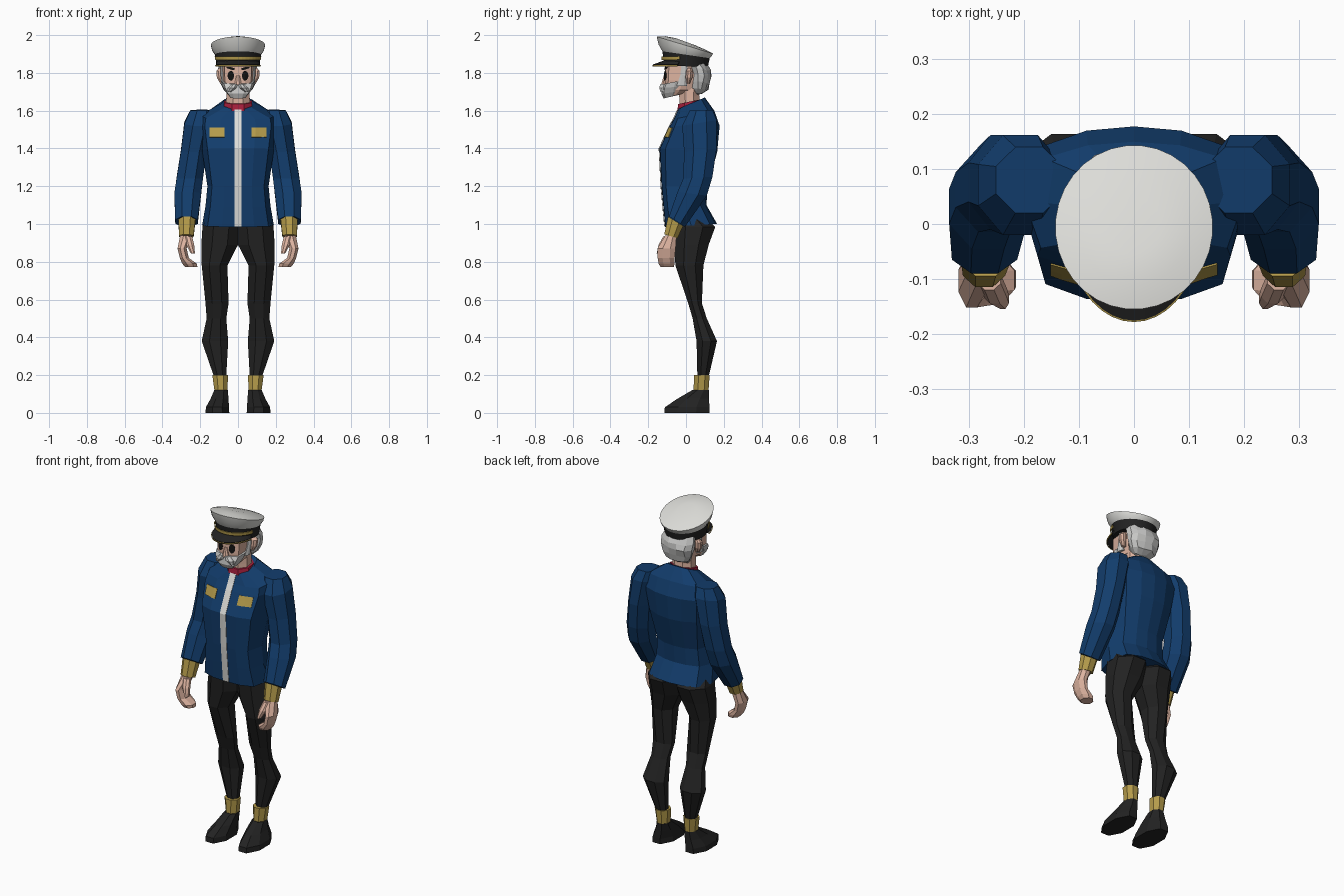
import bpy, bmesh, math, random
from mathutils import Vector
from mathutils.bvhtree import BVHTree

random.seed(4)
cube = bpy.data.objects.get("Cube")
if cube:
    bpy.data.objects.remove(cube)


def material(name, r, g, b):
    m = bpy.data.materials.new(name)
    m.use_nodes = True
    m.diffuse_color = (r, g, b, 1)
    m.node_tree.nodes["Principled BSDF"].inputs["Base Color"].default_value = (r, g, b, 1)
    return m


blue = material("jacket blue", .006, .046, .15)
black = material("charcoal black", .016, .016, .016)
gold = material("gold", .46, .33, .07)
white = material("cap white", .72, .72, .69)
grey = material("hair grey", .58, .58, .57)
skin = material("skin", .72, .45, .35)
red = material("collar red", .42, .015, .05)
ink = material("eye black", .006, .006, .006)

# Unit cross-sections, front at v = -1
def polygon(n):
    k = 1 / math.cos(math.pi / n)
    return [(k * math.sin((i + .5) * math.tau / n), -k * math.cos((i + .5) * math.tau / n)) for i in range(n)]


OCT, ROUND = polygon(8), polygon(32)
half = [(.45, -.98), (.85, -.8), (1, 0), (.82, .72), (.42, .94)]
BODY = [(0, -1)] + half + [(0, 1)] + [(-u, v) for u, v in reversed(half)]


def make(name, verts, faces, mat, smooth=False):
    bm = bmesh.new()
    vs = [bm.verts.new(v) for v in verts]
    for f in faces:
        bm.faces.new([vs[i] for i in f])
    bmesh.ops.recalc_face_normals(bm, faces=bm.faces[:])
    me = bpy.data.meshes.new(name)
    bm.to_mesh(me)
    bm.free()
    me.materials.append(mat)
    ob = bpy.data.objects.new(name, me)
    bpy.context.collection.objects.link(ob)
    if smooth:
        bpy.ops.object.select_all(action='DESELECT')
        ob.select_set(True)
        bpy.context.view_layer.objects.active = ob
        bpy.ops.object.shade_smooth_by_angle(angle=math.radians(35))
    return ob


def loft(name, rings, mat, section=OCT, side=1, smooth=False, jitter=0):
    """Skin rings of (x0, x1, front y, front z, back y, back z)."""
    n, verts = len(section), []
    for x0, x1, y0, z0, y1, z1 in rings:
        for u, v in section:
            t = (v + 1) / 2
            p = Vector(((x0 + x1 + u * (x1 - x0)) / 2 * side, y0 + t * (y1 - y0), z0 + t * (z1 - z0)))
            verts.append(p + Vector([random.uniform(-jitter, jitter) for _ in range(3)]))
    faces = [range(n), range(len(verts) - n, len(verts))]
    for r in range(len(rings) - 1):
        for i in range(n):
            a, b = r * n + i, r * n + (i + 1) % n
            faces.append((a, b, b + n, a + n))
    return make(name, verts, faces, mat, smooth)


def centred(rows):
    return [(-w, w, *rest) for w, *rest in rows]


def level(rows):
    return [(x0, x1, y0, z, y1, z) for z, x0, x1, y0, y1 in rows]


def decal(name, rows, target, mat, cols=2, side=1):
    """Thin patch of (z, x0, x1) rows laid on the front of a part."""
    me = target.data
    tree = BVHTree.FromPolygons([v.co for v in me.vertices], [p.vertices[:] for p in me.polygons])
    verts, n = [], cols + 1
    for z, x0, x1 in rows:
        for i in range(n):
            x = side * (x0 + (x1 - x0) * i / cols)
            hit = tree.ray_cast(Vector((x, -1, z)), Vector((0, 1, 0)))[0]
            verts.append((x, (hit.y if hit else -.1) - .005, z))
    faces = [(r * n + i, r * n + i + 1, r * n + n + i + 1, r * n + n + i)
             for r in range(len(rows) - 1) for i in range(cols)]
    ob = make(name, verts, faces, mat)
    ob.modifiers.new("thickness", 'SOLIDIFY').thickness = .003


# Jacket body
jacket = loft("jacket", centred([
    (.19, -.11, .985, .165, 1), (.172, -.12, 1.09, .108, 1.1), (.162, -.13, 1.2, .115, 1.2),
    (.19, -.14, 1.4, .165, 1.38), (.207, -.085, 1.52, .178, 1.52),
    (.2, -.065, 1.555, .15, 1.6), (.085, -.04, 1.61, .1, 1.67)]), blue, BODY)
decal("zip_strip", [(z, -.019, .019) for z in (.988, 1.09, 1.2, 1.3, 1.4, 1.46, 1.52, 1.555, 1.605)],
      jacket, white)

# Neck and collar
loft("collar", centred([(.078, -.045, 1.58, .08, 1.6), (.074, -.043, 1.635, .08, 1.66)]), red)
loft("neck", centred([(.066, -.035, 1.56, .08, 1.56), (.062, -.035, 1.66, .07, 1.68),
                      (.06, -.04, 1.74, .08, 1.76)]), skin)

# Head, beard and hair
head = loft("head", centred([
    (.05, -.105, 1.675, -.01, 1.69), (.072, -.113, 1.71, .05, 1.71), (.082, -.113, 1.76, .08, 1.76),
    (.084, -.11, 1.84, .09, 1.84), (.08, -.09, 1.89, .09, 1.87)]), skin, BODY)
loft("beard", centred([
    (.045, -.118, 1.665, -.03, 1.685), (.064, -.13, 1.69, -.005, 1.705),
    (.08, -.126, 1.72, 0, 1.73), (.087, -.115, 1.742, .005, 1.765)]), grey, BODY)
loft("nose", centred([(.02, -.132, 1.735, -.1, 1.735), (.009, -.118, 1.785, -.1, 1.785)]), skin)
loft("hair_back", centred([
    (.05, .035, 1.685, .085, 1.69), (.075, .025, 1.715, .115, 1.71), (.093, .025, 1.75, .122, 1.745),
    (.102, .028, 1.79, .135, 1.785), (.1, .01, 1.825, .128, 1.815), (.095, 0, 1.86, .11, 1.85)]),
     grey, polygon(12), jitter=.006)

for side, word in ((1, "left"), (-1, "right")):
    # Face details
    loft(word + "_ear", level([(1.745, .07, .095, .002, .02), (1.775, .075, .112, -.002, .034),
                               (1.81, .075, .115, 0, .036), (1.825, .075, .1, .01, .03)]), skin, side=side)
    loft(word + "_sideburn", level([(1.73, .06, .088, -.05, .004), (1.79, .07, .092, -.03, .004),
                                    (1.84, .07, .092, -.025, .01)]), grey, side=side)
    loft(word + "_moustache", level([(1.7, .035, .058, -.135, -.1), (1.72, .008, .055, -.142, -.1),
                                     (1.742, 0, .03, -.135, -.1)]), grey, side=side)
    arc = [math.pi * (i + .5) / 9 for i in range(9)]
    decal(word + "_eye", [(1.785 - .025 * math.cos(a), .038 - .017 * math.sin(a), .038 + .017 * math.sin(a))
                          for a in arc], head, ink, side=side)
    decal(word + "_eyebrow", [(1.816, .018, .032), (1.825, .02, .06), (1.832, .042, .062)], head, ink, side=side)

    # Chest pocket
    decal(word + "_pocket", [(z, .072, .152) for z in (1.46, 1.485, 1.512)], jacket, gold, cols=4, side=side)

    # Sleeve, cuff and hand
    loft(word + "_sleeve", [
        (.13, .252, .02, 1.6, .14, 1.605), (.13, .284, -.02, 1.52, .162, 1.55),
        (.165, .302, -.01, 1.38, .162, 1.4), (.185, .325, -.015, 1.24, .14, 1.25),
        (.195, .337, -.045, 1.17, .11, 1.15), (.213, .332, -.09, 1.04, -.005, .985)], blue, side=side)
    loft(word + "_cuff", [(.226, .315, -.095, 1.04, -.015, .99), (.235, .312, -.115, .945, -.045, .925)],
         gold, side=side)
    loft(word + "_hand", level([
        (.94, .243, .306, -.11, -.05), (.87, .272, .32, -.152, -.055), (.82, .26, .308, -.15, -.06),
        (.79, .218, .295, -.145, -.06), (.772, .215, .28, -.135, -.065)]), skin, side=side)
    loft(word + "_thumb", level([(.935, .243, .285, -.12, -.08), (.89, .232, .275, -.145, -.105),
                                 (.845, .228, .25, -.155, -.12)]), skin, side=side)

    # Trouser leg, sock and shoe
    loft(word + "_trouser_leg", level([
        (1.05, -.01, .16, -.09, .09), (.985, -.01, .188, -.068, .155), (.89, 0, .194, -.062, .12),
        (.78, .056, .192, -.056, .092), (.58, .05, .172, .012, .084), (.5, .062, .166, .035, .11),
        (.38, .052, .192, .056, .164), (.2, .062, .13, .06, .122)]), black, side=side)
    loft(word + "_sock", level([(.2, .052, .136, .042, .125), (.1, .058, .122, .04, .118)]), gold, side=side)
    loft(word + "_shoe", level([
        (0, .046, .172, -.115, .124), (.03, .048, .17, -.112, .124), (.075, .05, .145, -.045, .122),
        (.12, .054, .126, .032, .121)]), black, side=side)

# Cap
loft("cap_band", centred([(.113, -.115, 1.84, .115, 1.83), (.122, -.126, 1.92, .126, 1.88)]),
     black, ROUND, smooth=True)
loft("cap_crown", centred([
    (.12, -.124, 1.912, .124, 1.876), (.137, -.145, 1.95, .137, 1.89), (.143, -.155, 1.992, .143, 1.902),
    (.1, -.11, 1.994, .1, 1.924), (.05, -.055, 1.984, .05, 1.946)]), white, ROUND, smooth=True)


def arc_strip(name, inner, outer, mat, thickness):
    """Front arc between two (rx, ry, z) edges."""
    n = 17
    angles = [math.radians(195 + 150 * i / (n - 1)) for i in range(n)]
    verts = [(rx * math.cos(a), ry * math.sin(a), z) for rx, ry, z in (inner, outer) for a in angles]
    ob = make(name, verts, [(i, i + 1, n + i + 1, n + i) for i in range(n - 1)], mat)
    ob.modifiers.new("thickness", 'SOLIDIFY').thickness = thickness


arc_strip("visor", (.113, .115, 1.866), (.122, .176, 1.844), black, .008)
arc_strip("visor_trim", (.122, .176, 1.842), (.121, .173, 1.835), gold, .003)
arc_strip("cap_stripe", (.122, .125, 1.87), (.124, .127, 1.888), gold, .004)
